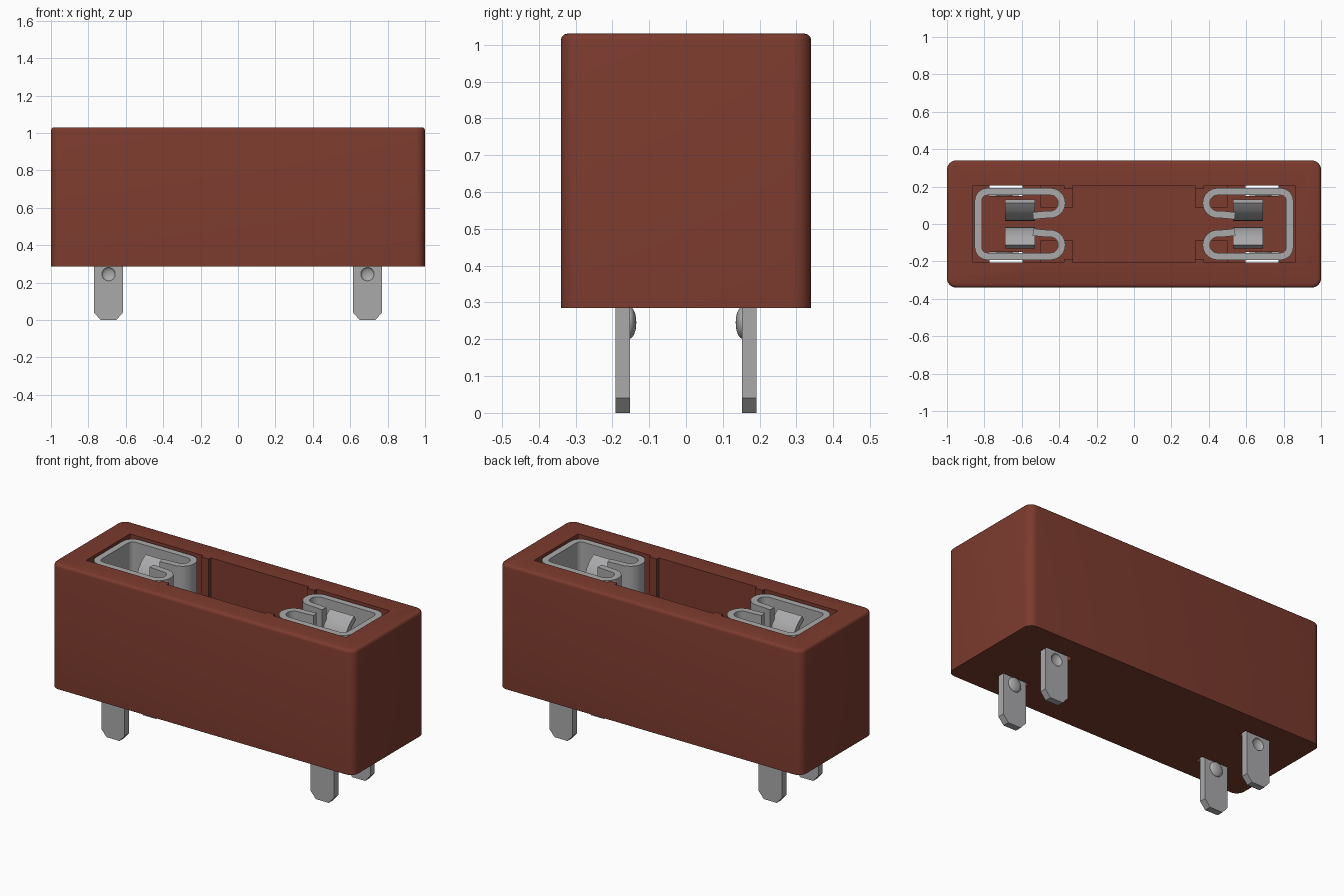
import bpy, bmesh, math
from mathutils import Vector

if "Cube" in bpy.data.objects:
    bpy.data.objects.remove(bpy.data.objects["Cube"])


def material(name, rgb):
    m = bpy.data.materials.new(name)
    m.diffuse_color = (*rgb, 1)
    m.use_nodes = True
    m.node_tree.nodes["Principled BSDF"].inputs["Base Color"].default_value = m.diffuse_color
    return m


BROWN = material("red_brown_plastic", (0.20, 0.043, 0.027))
SILVER = material("silver_metal", (0.40, 0.40, 0.41))


def finish(name, bm, mat):
    bmesh.ops.recalc_face_normals(bm, faces=bm.faces)
    me = bpy.data.meshes.new(name)
    bm.to_mesh(me)
    bm.free()
    me.materials.append(mat)
    ob = bpy.data.objects.new(name, me)
    bpy.context.collection.objects.link(ob)
    return ob


def prism(name, poly, lo, hi, mat, axis="z"):
    """Extrude a 2D outline from lo to hi along the given axis."""
    place = {"z": lambda a, b, h: (a, b, h),
             "y": lambda a, b, h: (a, h, b),
             "x": lambda a, b, h: (h, a, b)}[axis]
    bm = bmesh.new()
    ends = [[bm.verts.new(place(a, b, h)) for a, b in poly] for h in (lo, hi)]
    bm.faces.new(ends[0])
    bm.faces.new(ends[1][::-1])
    n = len(poly)
    for i in range(n):
        j = (i + 1) % n
        bm.faces.new((ends[0][i], ends[0][j], ends[1][j], ends[1][i]))
    return finish(name, bm, mat)


def rect(x0, x1, y0, y1):
    return [(x0, y0), (x1, y0), (x1, y1), (x0, y1)]


def arc(cx, cy, r, a0, a1, n=12):
    return [(cx + r * math.cos(math.radians(a0 + (a1 - a0) * i / n)),
             cy + r * math.sin(math.radians(a0 + (a1 - a0) * i / n)))
            for i in range(n + 1)]


def ribbon(path, t):
    """Outline of a strip of thickness t around an open path."""
    p = [Vector(q) for q in path]
    left, right = [], []
    for i, q in enumerate(p):
        d = (p[min(i + 1, len(p) - 1)] - p[max(i - 1, 0)]).normalized()
        n = Vector((-d.y, d.x)) * t / 2
        left.append(tuple(q + n))
        right.append(tuple(q - n))
    return left + right[::-1]


def ellipsoid(name, loc, size, mat):
    bm = bmesh.new()
    bmesh.ops.create_uvsphere(bm, u_segments=24, v_segments=16, radius=1)
    for v in bm.verts:
        v.co = Vector(loc) + Vector([c * s for c, s in zip(v.co, size)])
    return finish(name, bm, mat)


def activate(ob):
    bpy.ops.object.select_all(action="DESELECT")
    ob.select_set(True)
    bpy.context.view_layer.objects.active = ob


def smooth(ob):
    activate(ob)
    bpy.ops.object.shade_smooth_by_angle(angle=math.radians(32))


def cut(ob, cutter):
    m = ob.modifiers.new("cut", "BOOLEAN")
    m.operation, m.solver, m.object = "DIFFERENCE", "EXACT", cutter
    activate(ob)
    bpy.ops.object.modifier_apply(modifier=m.name)
    bpy.data.objects.remove(cutter)


# Housing block: rounded upright corners, softened top rim
FLOOR, BASE, TOP = 0.36, 0.285, 1.03
R = 0.05
outline = []
for cx, cy, a in ((1 - R, 0.34 - R, 0), (R - 1, 0.34 - R, 90),
                  (R - 1, R - 0.34, 180), (1 - R, R - 0.34, 270)):
    outline += arc(cx, cy, R, a, a + 90, 6)
body = prism("housing", outline, BASE, TOP, BROWN)
bm = bmesh.new()
bm.from_mesh(body.data)
rim = [e for e in bm.edges if all(v.co.z > TOP - 0.001 for v in e.verts)]
bmesh.ops.bevel(bm, geom=rim, offset=0.018, segments=3, profile=0.5, affect="EDGES")
bm.to_mesh(body.data)
bm.free()

# Open well with narrow ribs beside each clip
q = [(0.325, 0.207), (0.325, 0.187), (0.375, 0.187), (0.375, 0.207), (0.86, 0.207)]
well = (q + [(x, -y) for x, y in q[::-1]] + [(-x, -y) for x, y in q]
        + [(-x, y) for x, y in q[::-1]])
cut(body, prism("well_cutter", well, FLOOR, 1.2, BROWN))

# Slots in the floor for the pins
for sx in (-1, 1):
    for sy in (-1, 1):
        cut(body, prism("slot_cutter", rect(*sorted((sx * 0.595, sx * 0.772)),
                                            *sorted((sy * 0.15, sy * 0.205))),
                        0.2, FLOOR + 0.05, BROWN))
smooth(body)

# Spring clip: half path from the back centre round to the contact leaf
half = ([(0.833, 0.06)] + arc(0.783, 0.123, 0.05, 0, 90, 8)
        + [(0.62, 0.173)] + arc(0.447, 0.112, 0.061, 90, 270, 16)
        + [(0.49, 0.049), (0.54, 0.043)])
path = [(x, -y) for x, y in half[::-1]] + half
# Contact panel profile (y, z) with an outward curved lead-in
flare = [(0.033, 0.42), (0.033, 0.83), (0.036, 0.86), (0.044, 0.89),
         (0.060, 0.92), (0.085, 0.95), (0.122, 0.975)]
C = 0.035

for sx, side in ((-1, "left"), (1, "right")):
    smooth(prism(side + "_clip", [(sx * x, y) for x, y in ribbon(path, 0.038)],
                 0.42, 1.02, SILVER))
    for sy, end in ((-1, "front"), (1, "back")):
        tag = f"{side}_{end}_"
        smooth(prism(tag + "contact",
                     [(sy * y, z) for y, z in ribbon(flare, 0.034)],
                     sx * 0.53, sx * 0.69, SILVER, "x"))
        # Support ledge under the clip curl
        prism(tag + "ledge", rect(*sorted((sx * 0.325, sx * 0.50)),
                                  *sorted((sy * 0.088, sy * 0.215))),
              FLOOR - 0.02, 0.419, BROWN)
        # Solder pin with chamfered tip and pressed dimple
        x0, x1 = 0.615, 0.77
        tip = [(x0 + C, 0), (x1 - C, 0), (x1, 0.04), (x1, 0.43), (x0, 0.43), (x0, 0.04)]
        pin = prism(tag + "pin", [(sx * x, z) for x, z in tip],
                    sy * 0.152, sy * 0.192, SILVER, "y")
        cut(pin, ellipsoid("dimple_cutter", (sx * 0.692, sy * 0.193, 0.245),
                           (0.036, 0.018, 0.036), SILVER))
        smooth(pin)
        smooth(ellipsoid(tag + "pin_bump", (sx * 0.692, sy * 0.153, 0.245),
                         (0.043, 0.018, 0.043), SILVER))
